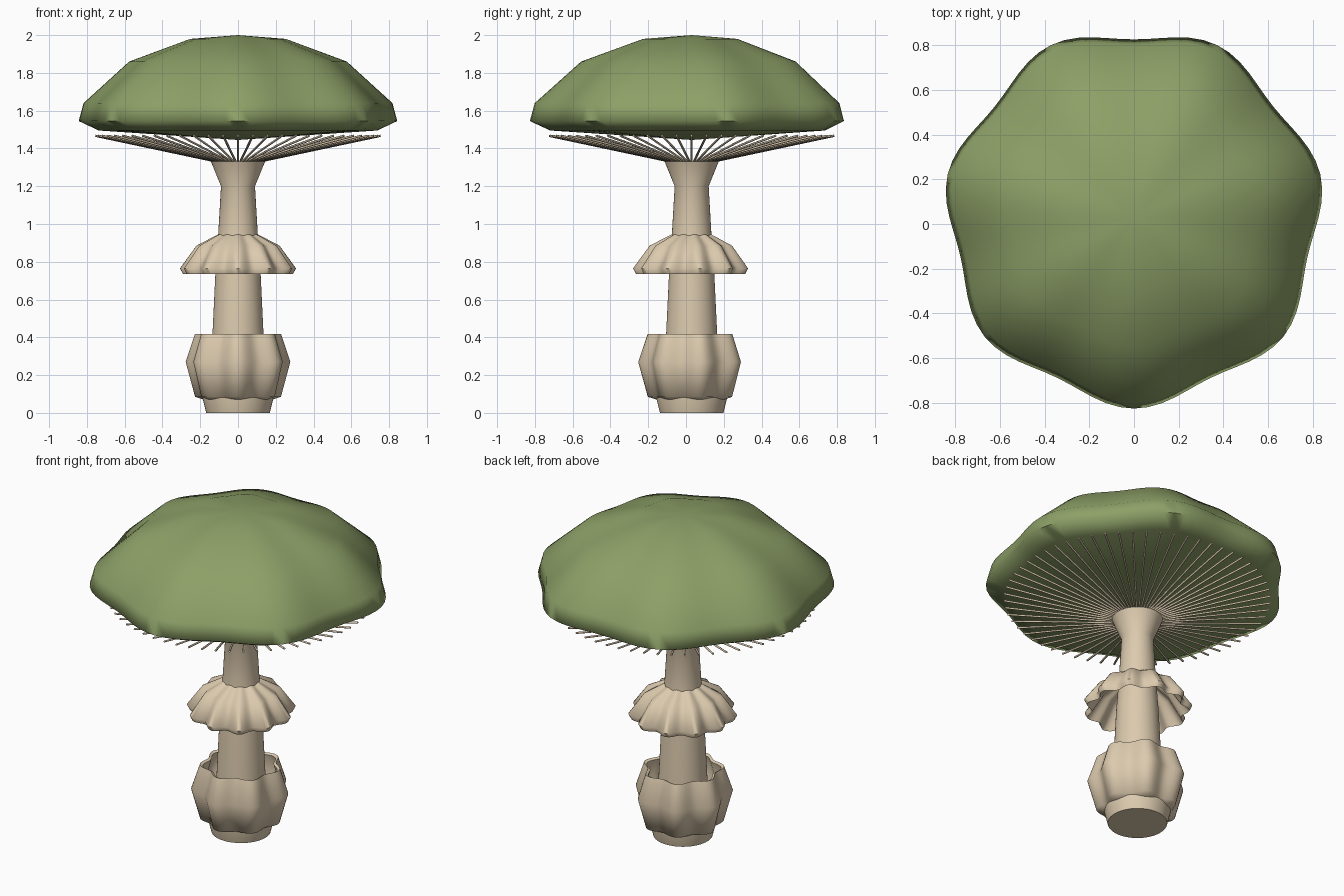
import bpy, bmesh
from math import cos, sin, pi, radians
from mathutils import Vector, Matrix

cube = bpy.data.objects.get("Cube")
if cube:
    bpy.data.objects.remove(cube)

CENTRE = Vector((0, 0.03, 0))  # lobed cap is longer at the front


def make_material(name, colour):
    mat = bpy.data.materials.new(name)
    mat.use_nodes = True
    mat.diffuse_color = (*colour, 1)
    mat.node_tree.nodes["Principled BSDF"].inputs["Base Color"].default_value = (*colour, 1)
    return mat


green = make_material("moss green", (0.267, 0.352, 0.136))
tan = make_material("pale tan", (0.716, 0.591, 0.423))


def add_object(name, bm, mat, angle):
    bmesh.ops.recalc_face_normals(bm, faces=bm.faces)
    mesh = bpy.data.meshes.new(name)
    bm.to_mesh(mesh)
    bm.free()
    mesh.materials.append(mat)
    obj = bpy.data.objects.new(name, mesh)
    obj.location = CENTRE
    bpy.context.collection.objects.link(obj)
    bpy.ops.object.select_all(action="DESELECT")
    obj.select_set(True)
    bpy.context.view_layer.objects.active = obj
    bpy.ops.object.shade_smooth_by_angle(angle=radians(angle))
    return obj


def lobed_lathe(name, profile, mat, lobes=0, depth=0.0, segments=56, angle=50):
    """Spin (radius, height) points; lobes ripple the radius, one facing front.
    A zero radius closes the surface at a point."""
    bm = bmesh.new()
    rings = []
    for r, z in profile:
        if r == 0:
            rings.append([bm.verts.new((0, 0, z))] * segments)
            continue
        ring = []
        for i in range(segments):
            a = 2 * pi * i / segments
            rr = r * (1 + depth * cos(lobes * a))
            ring.append(bm.verts.new((rr * sin(a), -rr * cos(a), z)))
        rings.append(ring)
    for low, high in zip(rings, rings[1:]):
        for i in range(segments):
            j = (i + 1) % segments
            corners = dict.fromkeys((low[i], low[j], high[j], high[i]))
            bm.faces.new(list(corners))
    return add_object(name, bm, mat, angle)


# Cap with seven soft lobes and a shallow convex underside
lobed_lathe("cap", [(0, 2.0), (0.248, 1.98), (0.565, 1.86), (0.802, 1.64),
                    (0.827, 1.545), (0.723, 1.495), (0, 1.445)],
            green, lobes=7, depth=0.036, segments=84, angle=80)

# Stem, flaring under the gills
lobed_lathe("stem", [(0, 0.1), (0.15, 0.1), (0.135, 0.42), (0.12, 0.735),
                     (0.105, 0.94), (0.09, 1.2), (0.143, 1.33), (0, 1.33)], tan)

# Bulb at the foot
lobed_lathe("bulb", [(0, 0), (0.168, 0), (0.188, 0.08), (0.19, 0.16),
                     (0.135, 0.24), (0, 0.24)], tan)

# Open cup around the foot
lobed_lathe("cup", [(0.17, 0.07), (0.215, 0.085), (0.262, 0.27), (0.216, 0.418),
                    (0.2, 0.41), (0.24, 0.27), (0.17, 0.14)],
            tan, lobes=7, depth=0.08, segments=84, angle=60)

# Pleated skirt round the stem
lobed_lathe("skirt", [(0.1, 0.945), (0.208, 0.885), (0.29, 0.765), (0.275, 0.735),
                      (0.19, 0.86), (0.1, 0.92)],
            tan, lobes=11, depth=0.07, segments=110, angle=60)

# Thin gill rods radiating from the stem top
bm = bmesh.new()
start, end = Vector((0, -0.12, 1.332)), Vector((0, -0.755, 1.467))
along = end - start
turn = along.to_track_quat("Z", "Y").to_matrix().to_4x4()
ROD_COUNT = 60
for i in range(ROD_COUNT):
    spin = Matrix.Rotation(2 * pi * i / ROD_COUNT, 4, "Z")
    bmesh.ops.create_cone(bm, cap_ends=True, segments=6, radius1=0.006, radius2=0.006,
                          depth=along.length,
                          matrix=spin @ Matrix.Translation((start + end) / 2) @ turn)
add_object("gills", bm, tan, 65)
